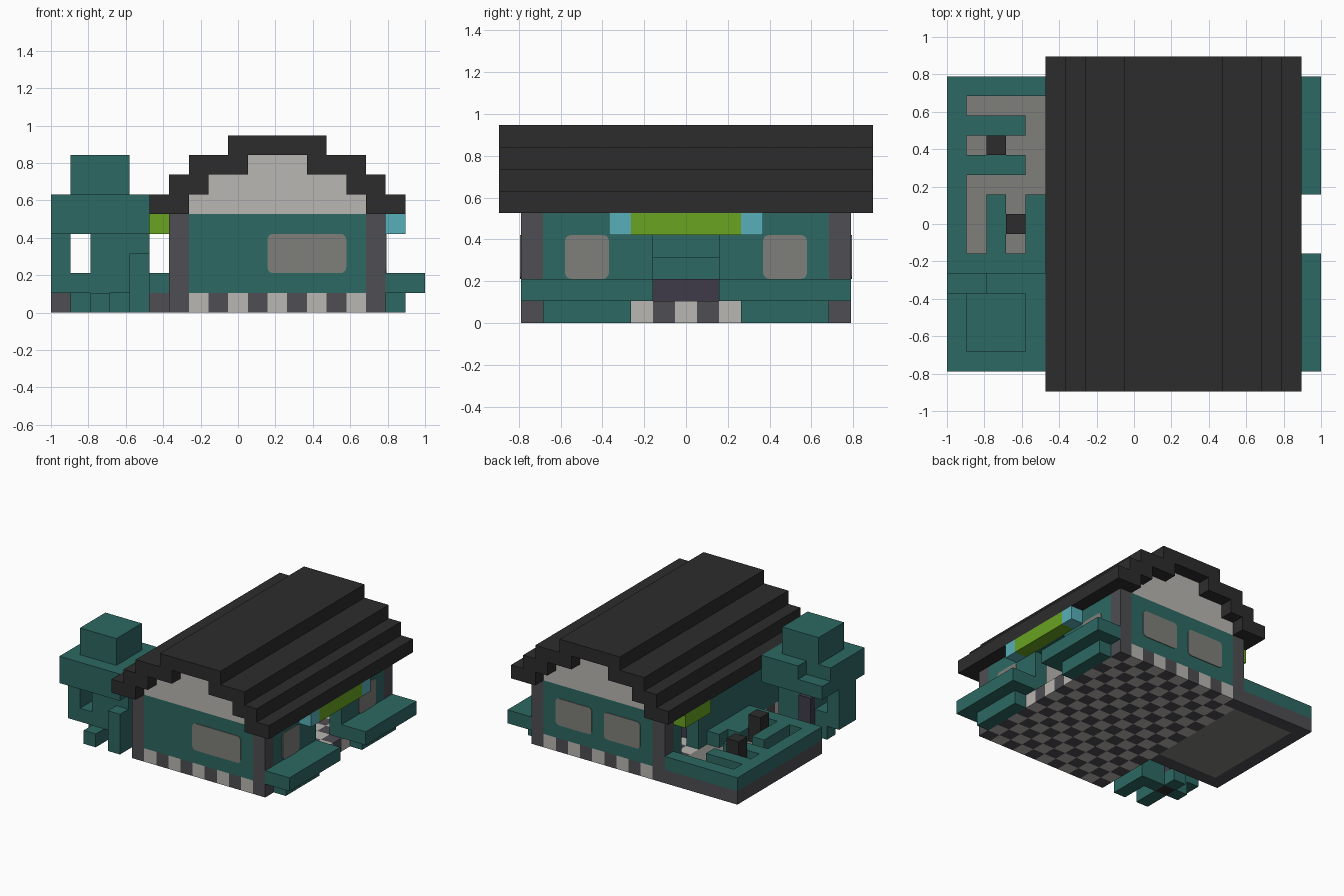
import bpy, bmesh
from mathutils import Matrix

cube = bpy.data.objects.get("Cube")
if cube:
    bpy.data.objects.remove(cube)

U = 2 / 19                      # one block
OX, OY = -9.5, -8.5             # block grid origin


def material(name, *rgb):
    lin = [((c / 255 + 0.055) / 1.055) ** 2.4 for c in rgb] + [1]
    m = bpy.data.materials.new(name)
    m.use_nodes = True
    m.diffuse_color = lin
    bsdf = next(n for n in m.node_tree.nodes if n.type == 'BSDF_PRINCIPLED')
    bsdf.inputs["Base Color"].default_value = lin
    return m


TEAL = material("teal", 45, 104, 98)
CHARCOAL = material("charcoal", 44, 44, 44)
LIGHT = material("pale_stone", 186, 183, 178)
GREY = material("warm_grey", 127, 127, 122)
SLATE = material("slate", 78, 78, 83)
PURPLE = material("dark_purple", 62, 59, 73)
GREEN = material("lime_green", 106, 163, 33)
BLUE = material("sky_blue", 88, 175, 184)


def blocks(name, mat, *boxes, round_axis=None):
    """Boxes given as (x0, x1, y0, y1, z0, z1) in grid blocks."""
    bm = bmesh.new()
    for x0, x1, y0, y1, z0, z1 in boxes:
        size = Matrix.Diagonal(((x1 - x0) * U, (y1 - y0) * U, (z1 - z0) * U, 1))
        mid = ((x0 + x1) / 2 + OX, (y0 + y1) / 2 + OY, (z0 + z1) / 2)
        bmesh.ops.create_cube(bm, size=1, matrix=Matrix.Translation([c * U for c in mid]) @ size)
    if round_axis is not None:
        edges = [e for e in bm.edges
                 if abs((e.verts[0].co - e.verts[1].co).normalized()[round_axis]) > 0.9]
        bmesh.ops.bevel(bm, geom=edges, offset=0.03, segments=3, profile=0.5, affect='EDGES')
    me = bpy.data.meshes.new(name)
    bm.to_mesh(me)
    bm.free()
    me.materials.append(mat)
    ob = bpy.data.objects.new(name, me)
    bpy.context.collection.objects.link(ob)
    return ob


# Checkered floor
cells = [(i, j) for i in range(6, 17) for j in range(1, 16)]
for name, mat, parity in (("floor_pale", LIGHT, 0), ("floor_slate", SLATE, 1)):
    blocks(name, mat, *[(i, i + 1, j, j + 1, 0, 1) for i, j in cells if (i + j) % 2 == parity])

# Corner pillars and walls
blocks("corner_pillars", SLATE, *[(i, i + 1, j, j + 1, 1, 5) for i in (6, 16) for j in (1, 15)])
blocks("front_wall", TEAL, (7, 16, 1, 2, 1, 5))
blocks("back_wall", TEAL, (7, 16, 15, 16, 1, 5))
blocks("left_wall", TEAL, (16, 17, 2, 7, 1, 5), (16, 17, 10, 15, 1, 5), (16, 17, 7, 10, 4, 5))
blocks("right_wall", TEAL, (6, 7, 2, 12, 1, 5), (6, 7, 14, 15, 1, 5), (6, 7, 12, 14, 4, 5))

# Windows run through the walls and stand slightly proud
E = 0.05
blocks("front_window", GREY, (11, 15, 1 - E, 2 + E, 2, 4), round_axis=1)
blocks("back_windows", GREY, *[(i, i + 3, 15 - E, 16 + E, 2, 4) for i in (8, 12)], round_axis=1)
blocks("side_windows", GREY, *[(16 - E, 17 + E, j, j + 2, 2, 4) for j in (3, 12)], round_axis=0)

# Gables
for name, j in (("front_gable", 1), ("back_gable", 15)):
    blocks(name, LIGHT, (7, 16, j, j + 1, 5, 6), (8, 15, j, j + 1, 6, 7), (10, 13, j, j + 1, 7, 8))

# Stepped roof, mirrored about the ridge
steps = []
for x0, x1, z in ((5, 7, 5), (6, 8, 6), (7, 10, 7)):
    steps += [(x0, x1, 0, 17, z, z + 1), (23 - x1, 23 - x0, 0, 17, z, z + 1)]
blocks("roof", CHARCOAL, (9, 14, 0, 17, 8, 9), *steps)

# Awnings
blocks("awnings", GREEN, (17, 18, 6, 11, 4, 5), (5, 6, 12, 15, 4, 5))
blocks("awning_ends", BLUE, (17, 18, 5, 6, 4, 5), (17, 18, 11, 12, 4, 5))

# Planter ledges either side of the entrance
blocks("ledges", TEAL, (17, 19, 1, 7, 1, 2), (17, 19, 10, 16, 1, 2))
blocks("ledge_supports", TEAL, (17, 18, 2, 6, 0, 1), (17, 18, 11, 15, 0, 1))

# Bench inside
blocks("bench_seat", PURPLE, (7, 9, 6, 11, 1, 2))
blocks("bench_back", TEAL, (7, 8, 6, 11, 2, 3))

# Patio slab with hedges around a sunken path
blocks("patio_rim", SLATE, (0, 6, 6, 7, 0, 1), (0, 6, 15, 16, 0, 1), (0, 1, 7, 15, 0, 1))
blocks("patio_paving", GREY, (1, 6, 7, 15, 0, 1))
plan = ["######", "#.....", "####..", "#.....", "####..", "#....#",
        "#.#.##", "#.#.##", "#.#.##", "######"]
blocks("hedges", TEAL, *[(i, i + 1, 15 - r, 16 - r, 1, 2)
                         for r, row in enumerate(plan) for i, c in enumerate(row) if c == "#"])
blocks("patio_stools", CHARCOAL, (2, 3, 12, 13, 1, 3), (3, 4, 8, 9, 1, 3))

# Tree
blocks("tree_roots", TEAL, (1, 2, 3, 4, 0, 1), (3, 5, 3, 4, 0, 1), (2, 3, 1, 3, 0, 1),
       (2, 3, 4, 5, 0, 1), (4, 5, 1, 3, 0, 2))
blocks("tree_core", CHARCOAL, (2, 3, 3, 4, 0, 1))
blocks("tree_trunk", TEAL, (2, 5, 2, 4, 1, 4), (4, 5, 1, 2, 2, 3))
blocks("tree_hollow", PURPLE, (2, 3, 4, 4.5, 1, 3))
blocks("tree_branch", TEAL, (0, 1, 2, 4, 1, 4), (1, 2, 2, 4, 1, 2))
blocks("tree_crown", TEAL, (0, 5, 1, 5, 4, 6), (2, 5, 5, 6, 4, 6), (0, 2, 5, 6, 4, 5))
blocks("tree_top", TEAL, (1, 4, 2, 5, 6, 8))
